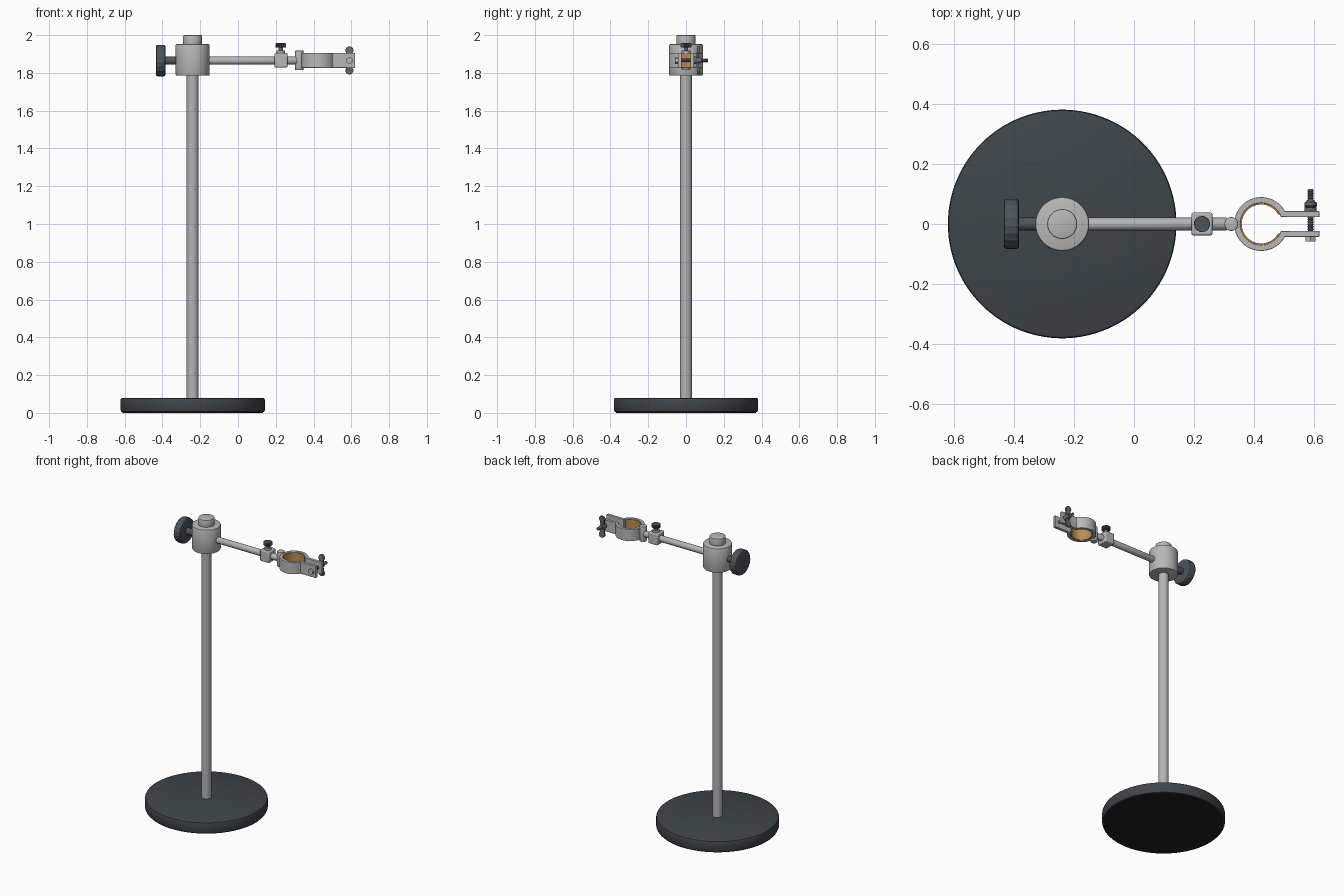
import bpy, bmesh, math
from mathutils import Vector, Matrix

if "Cube" in bpy.data.objects:
    bpy.data.objects.remove(bpy.data.objects["Cube"])

PX, AZ = -0.24, 1.865          # post x, arm height
RX = 0.425                     # clamp ring centre x


def material(name, rgb):
    m = bpy.data.materials.new(name)
    m.diffuse_color = (*rgb, 1)
    m.use_nodes = True
    m.node_tree.nodes["Principled BSDF"].inputs["Base Color"].default_value = m.diffuse_color
    return m


DARK = material("dark_enamel", (0.05, 0.06, 0.068))
RUBBER = material("black_rubber", (0.014, 0.014, 0.014))
ALU = material("light_aluminium", (0.48, 0.48, 0.48))
STEEL = material("rod_steel", (0.45, 0.46, 0.47))
KNOB = material("knob_slate", (0.075, 0.09, 0.102))
BOLT = material("bolt_grey", (0.14, 0.15, 0.16))
CORK = material("cork", (0.50, 0.27, 0.09))


def finish(name, bm, mat, bevel=0.0, angle=35):
    bmesh.ops.recalc_face_normals(bm, faces=bm.faces)
    me = bpy.data.meshes.new(name)
    bm.to_mesh(me)
    bm.free()
    me.materials.append(mat)
    ob = bpy.data.objects.new(name, me)
    bpy.context.collection.objects.link(ob)
    if bevel:
        b = ob.modifiers.new("bevel", 'BEVEL')
        b.width, b.segments, b.limit_method = bevel, 2, 'ANGLE'
    bpy.ops.object.select_all(action='DESELECT')
    ob.select_set(True)
    bpy.context.view_layer.objects.active = ob
    bpy.ops.object.shade_smooth_by_angle(angle=math.radians(angle))
    return ob


def lathe(name, profile, mat, at=(0, 0, 0), axis='Z', n=48, knurl=0.0, angle=35):
    """Revolve (radius, height) points about an axis, optionally with ribs."""
    rot = {'Z': Matrix(), 'X': Matrix.Rotation(math.pi / 2, 4, 'Y'),
           'Y': Matrix.Rotation(-math.pi / 2, 4, 'X')}[axis]
    m = Matrix.Translation(at) @ rot
    bm = bmesh.new()
    rings = []
    for r, h in profile:
        ring = []
        for i in range(n):
            a = 2 * math.pi * (i + 0.5) / n
            q = r * (1 - knurl * (i % 2))
            ring.append(bm.verts.new(m @ Vector((q * math.cos(a), q * math.sin(a), h))))
        rings.append(ring)
    for lo, hi in zip(rings, rings[1:]):
        for i in range(n):
            j = (i + 1) % n
            bm.faces.new((lo[i], lo[j], hi[j], hi[i]))
    bm.faces.new(rings[0])
    bm.faces.new(rings[-1])
    return finish(name, bm, mat, angle=angle)


def rounded(r, h0, h1, e):
    """Cylinder profile with softened rims."""
    return [(r - e, h0), (r - 0.3 * e, h0 + 0.3 * e), (r, h0 + e),
            (r, h1 - e), (r - 0.3 * e, h1 - 0.3 * e), (r - e, h1)]


def strip(name, outer, inner, z0, z1, mat, bevel=0.0):
    """Solid band between two matching plan outlines."""
    bm = bmesh.new()
    rows = [[bm.verts.new((x, y, z)) for x, y in pts]
            for pts, z in ((outer, z0), (inner, z0), (inner, z1), (outer, z1))]
    for k in range(4):
        a, b = rows[k], rows[(k + 1) % 4]
        for i in range(len(a) - 1):
            bm.faces.new((a[i], a[i + 1], b[i + 1], b[i]))
    for i in (0, -1):
        bm.faces.new([row[i] for row in rows])
    return finish(name, bm, mat, bevel)


def arc(r, gap, n=56):
    g = math.radians(gap)
    return [(RX + r * math.cos(g + (2 * math.pi - 2 * g) * i / n),
             r * math.sin(g + (2 * math.pi - 2 * g) * i / n)) for i in range(n + 1)]


# Base and post
lathe("base_pad", [(0.372, 0), (0.372, 0.01)], RUBBER, (PX, 0, 0), n=96)
lathe("base_disc", rounded(0.382, 0.004, 0.08, 0.01), DARK, (PX, 0, 0), n=96)
lathe("post", [(0.032, 0.07), (0.032, 1.80)], STEEL, (PX, 0, 0), n=40)

# Boss head on top of the post
lathe("boss_collar", rounded(0.09, 1.785, 1.952, 0.006), ALU, (PX, 0, 0), n=64)
lathe("post_cap", rounded(0.05, 1.94, 2.0, 0.005), ALU, (PX, 0, 0))

# Side tightening knob
lathe("knob_shaft", [(0.022, -0.39), (0.022, -0.31)], KNOB, (0, 0, AZ), 'X', 32)
lathe("side_knob", rounded(0.084, -0.435, -0.384, 0.01), KNOB, (0, 0, AZ), 'X', 40, 0.03, 20)

# Horizontal arm with adjusting block
lathe("arm", rounded(0.021, -0.18, 0.312, 0.003), STEEL, (0, 0, AZ), 'X', 32)
bm = bmesh.new()
bmesh.ops.create_cube(bm, size=1, matrix=Matrix.Translation((0.227, 0, AZ + 0.002))
                      @ Matrix.Diagonal((0.07, 0.076, 0.076, 1)))
finish("adjusting_block", bm, ALU, 0.006)
lathe("thumb_screw_collar", [(0.023, 1.90), (0.023, 1.918)], ALU, (0.227, 0, 0), n=32)
lathe("thumb_screw_stem", [(0.012, 1.91), (0.012, 1.938)], BOLT, (0.227, 0, 0), n=24)
lathe("thumb_screw_head", rounded(0.028, 1.934, 1.957, 0.003), KNOB, (0.227, 0, 0), n=40, knurl=0.08, angle=20)

# Swivel pin and split clamp ring with its two ears
lathe("swivel_pin", rounded(0.023, 1.815, 1.918, 0.003), ALU, (0.325, 0, 0), n=32)
ear_o, ear_i = (0.62, 0.043), (0.62, 0.023)
outer = [ear_o] + arc(0.09, 28.5) + [(0.62, -0.043)]
inner = [ear_i] + arc(0.07, 19.2) + [(0.62, -0.023)]
strip("clamp_ring", outer, inner, 1.826, 1.906, ALU, 0.002)
strip("cork_liner", arc(0.0705, 28), arc(0.065, 28), 1.829, 1.903, CORK)

# Clamp bolt along y with thread ridges
BX, BZ = 0.59, 1.866
thread = []
for k in range(20):
    h = -0.045 + k * 0.008
    thread += [(0.0085, h), (0.011, h + 0.004)]
lathe("clamp_bolt", thread + [(0.007, 0.117)], BOLT, (BX, 0, BZ), 'Y', 20)
lathe("bolt_head", [(0.019, -0.058), (0.019, -0.043)], ALU, (BX, 0, BZ), 'Y', 6)

# Wing nut: hub and two mirrored wings
lathe("wing_nut_hub", [(0.02, 0.043), (0.02, 0.058), (0.014, 0.076), (0.014, 0.08)],
      BOLT, (BX, 0, BZ), 'Y', 32)
for side, label in ((1, "upper"), (-1, "lower")):
    bm = bmesh.new()
    plan = [(-0.013, 0.0)] + [(0.021 * math.cos(a), 0.053 + 0.021 * math.sin(a))
                              for a in (math.pi * (1.2 - 1.4 * i / 18) for i in range(19))] + [(0.013, 0.0)]
    front = [bm.verts.new((BX + x, 0.052 + 0.12 * z, BZ + side * z)) for x, z in plan]
    back = [bm.verts.new(v.co + Vector((0, 0.014, 0))) for v in front]
    bm.faces.new(front)
    bm.faces.new(back)
    for i in range(len(plan)):
        j = (i + 1) % len(plan)
        bm.faces.new((front[i], front[j], back[j], back[i]))
    finish(label + "_wing", bm, BOLT, 0.002)
